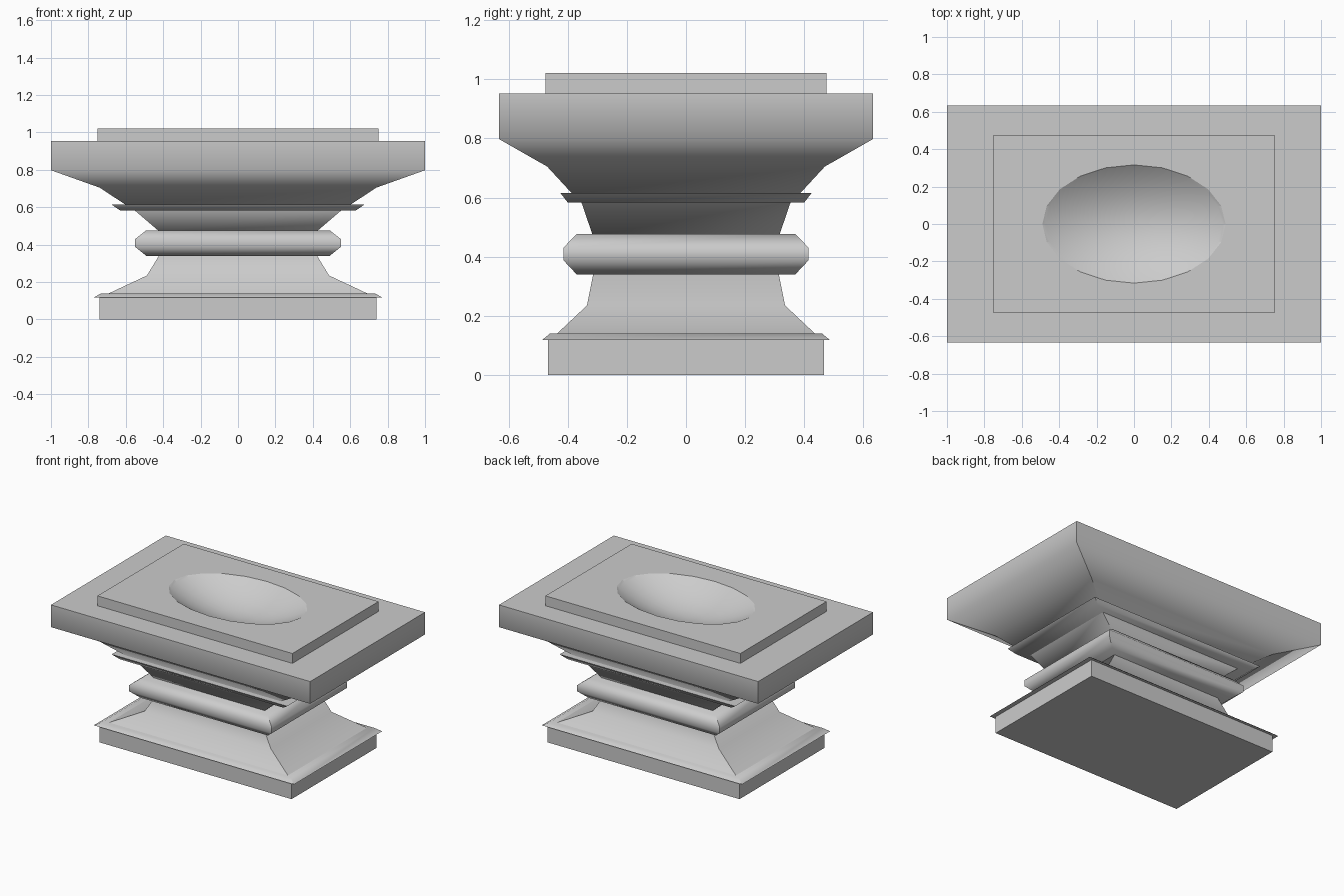
import bpy, bmesh, math

if "Cube" in bpy.data.objects:
    bpy.data.objects.remove(bpy.data.objects["Cube"])


def finish(bm, name):
    bmesh.ops.recalc_face_normals(bm, faces=bm.faces)
    for f in bm.faces:
        f.smooth = True
    # hard arrises on square edges and on mitred corners
    for e in bm.edges:
        a, b = e.verts
        mitre = abs(a.co.z - b.co.z) > 1e-4 and abs(a.co.x) > 0.3 and a.co.x * b.co.x > 0 \
            and len(e.link_faces) == 2 \
            and abs(e.link_faces[0].normal.x * e.link_faces[1].normal.y
                    - e.link_faces[0].normal.y * e.link_faces[1].normal.x) > 0.1
        if e in rim_edges or mitre or e.calc_face_angle(0) > math.radians(76):
            e.smooth = False
    me = bpy.data.meshes.new(name)
    bm.to_mesh(me)
    bm.free()
    ob = bpy.data.objects.new(name, me)
    bpy.context.collection.objects.link(ob)
    return ob


def rect_loft(bm, profile, cap_top=True):
    """Loft rectangles given as (half_x, half_y, z), bottom to top."""
    rings = [[bm.verts.new((sx * x, sy * y, z))
              for sx, sy in ((-1, -1), (1, -1), (1, 1), (-1, 1))]
             for x, y, z in profile]
    for lo, hi in zip(rings, rings[1:]):
        for i in range(4):
            j = (i + 1) % 4
            bm.faces.new((lo[i], lo[j], hi[j], hi[i]))
    bm.faces.new(rings[0][::-1])
    if cap_top:
        bm.faces.new(rings[-1])
    return rings


rim_edges = set()

parts = {
    "plinth": [(.74, .467, 0), (.74, .467, .12)],
    "base_lip": [(.772, .487, .118), (.73, .46, .14)],
    "base_flare": [(.69, .436, .14), (.487, .335, .235), (.42, .313, .345)],
    "waist_band": [(.49, .37, .34), (.55, .415, .388), (.55, .415, .43), (.49, .37, .477)],
    "neck": [(.42, .315, .47), (.56, .356, .59)],
    "neck_lip": [(.63, .40, .583), (.677, .425, .615)],
}
for name, prof in parts.items():
    bm = bmesh.new()
    rect_loft(bm, prof)
    finish(bm, name)

# Flared top with raised slab and hollowed oval basin
TOP, DEPTH, SEG = 1.022, 0.13, 20
bm = bmesh.new()
rings = rect_loft(bm, [(.60, .385, .613), (.74, .47, .705), (1, .633, .798), (1, .633, .953),
                       (.752, .475, .953), (.752, .475, TOP)], cap_top=False)
bowl = []
for k in range(6):
    t = math.cos(k / 6 * math.pi / 2)
    bowl.append([bm.verts.new((.49 * t * math.cos(i * math.tau / SEG),
                               .316 * t * math.sin(i * math.tau / SEG),
                               TOP - DEPTH * (1 - t * t))) for i in range(SEG)])
centre = bm.verts.new((0, 0, TOP - DEPTH))
for i in range(SEG):
    j = (i + 1) % SEG
    for a, b in zip(bowl, bowl[1:]):
        bm.faces.new((a[i], a[j], b[j], b[i]))
    bm.faces.new((bowl[-1][i], bowl[-1][j], centre))
rim = [bm.edges.get((bowl[0][i], bowl[0][(i + 1) % SEG])) for i in range(SEG)]
outer = [bm.edges.get((rings[-1][i], rings[-1][(i + 1) % 4])) for i in range(4)]

# Flat slab surface around the oval, one quadrant fan at a time
q = SEG // 4
corner = [rings[-1][2], rings[-1][3], rings[-1][0], rings[-1][1]]
for s in range(4):
    for i in range(s * q, (s + 1) * q):
        bm.faces.new((bowl[0][i], corner[s], bowl[0][(i + 1) % SEG]))
    bm.faces.new((corner[s], corner[(s + 1) % 4], bowl[0][(s + 1) * q % SEG]))
rim_edges = set(rim + outer)
finish(bm, "basin_top")
